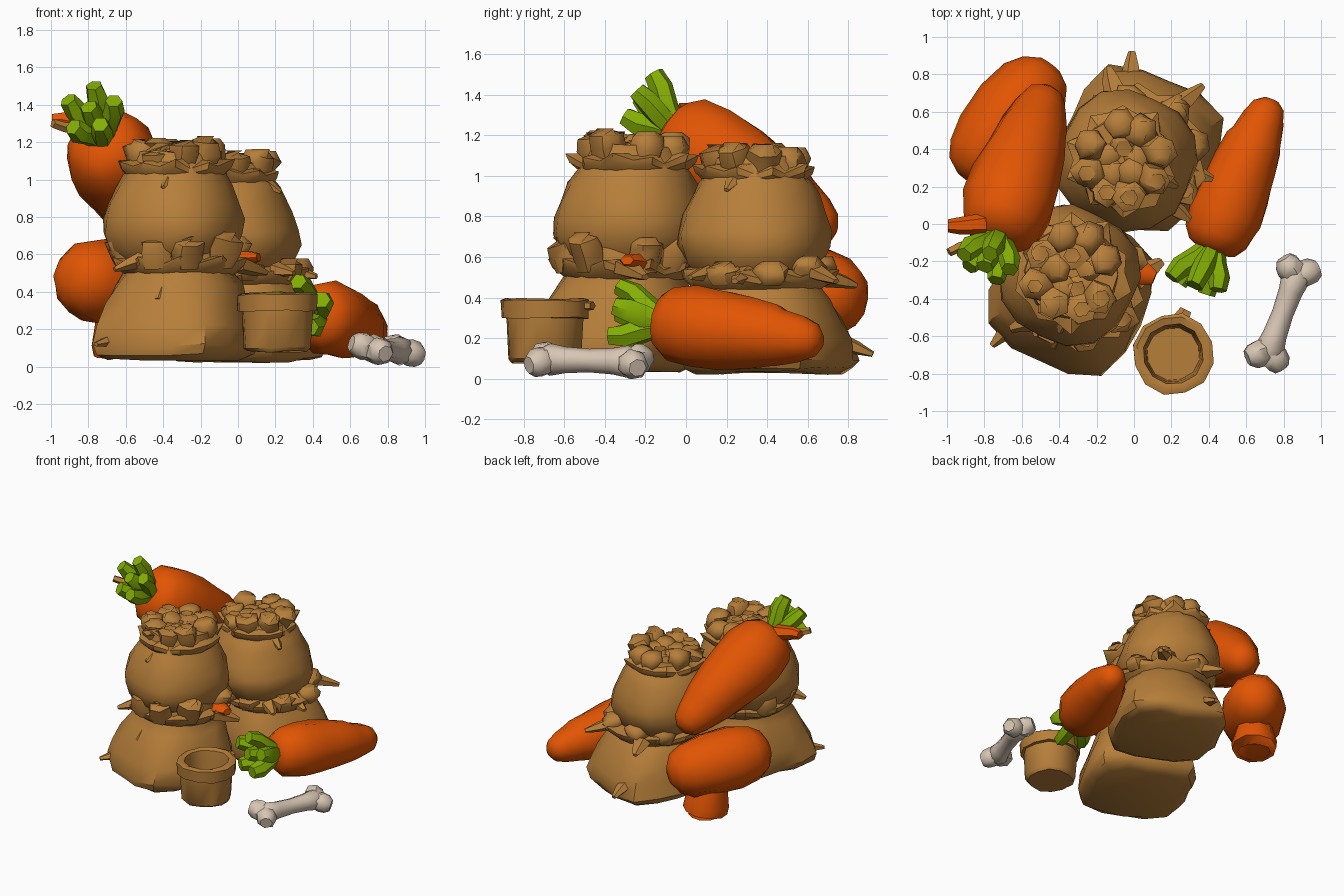
import bpy, bmesh, math, random
from mathutils import Vector

if "Cube" in bpy.data.objects:
    bpy.data.objects.remove(bpy.data.objects["Cube"])
random.seed(4)

def material(name, rgb):
    m = bpy.data.materials.new(name)
    m.diffuse_color = (*rgb, 1)
    m.use_nodes = True
    m.node_tree.nodes["Principled BSDF"].inputs["Base Color"].default_value = m.diffuse_color
    return m

BROWN = material("burlap brown", (0.47, 0.21, 0.042))
ORANGE = material("carrot orange", (0.76, 0.09, 0.001))
GREEN = material("leaf green", (0.23, 0.42, 0.001))
BONE = material("bone white", (0.68, 0.56, 0.45))

def finish(bm, name, mat, angle):
    bmesh.ops.recalc_face_normals(bm, faces=bm.faces)
    me = bpy.data.meshes.new(name)
    bm.to_mesh(me)
    bm.free()
    me.materials.append(mat)
    ob = bpy.data.objects.new(name, me)
    bpy.context.collection.objects.link(ob)
    for o in bpy.context.selected_objects:
        o.select_set(False)
    bpy.context.view_layer.objects.active = ob
    ob.select_set(True)
    bpy.ops.object.shade_smooth_by_angle(angle=math.radians(angle))
    return ob

def loft(name, rings, mat, cap=True, angle=40):
    """Skin a list of equal-length point rings."""
    bm = bmesh.new()
    vs = [[bm.verts.new(p) for p in r] for r in rings]
    n = len(vs[0])
    for a, b in zip(vs, vs[1:]):
        for i in range(n):
            j = (i + 1) % n
            bm.faces.new((a[i], a[j], b[j], b[i]))
    if cap:
        bm.faces.new(vs[0][::-1])
        bm.faces.new(vs[-1])
    return finish(bm, name, mat, angle)

def tube(name, pts, radii, mat, n=6, jitter=0, angle=50, flat=1):
    """Round section swept along points."""
    pts = [Vector(p) for p in pts]
    rings = []
    for k, (p, r) in enumerate(zip(pts, radii)):
        d = pts[min(k + 1, len(pts) - 1)] - pts[max(k - 1, 0)]
        q = d.to_track_quat('Z', 'Y')
        ring = []
        for i in range(n):
            a = 2 * math.pi * i / n
            rr = r * (1 + random.uniform(-jitter, jitter))
            ring.append(p + q @ Vector((rr * math.cos(a), rr * flat * math.sin(a), 0)))
        rings.append(ring)
    return loft(name, rings, mat, angle=angle)

def squircle(c, r, z, power, rot, n=16, jitter=0.0):
    out = []
    for i in range(n):
        a = 2 * math.pi * i / n + rot
        s = (abs(math.cos(a - rot)) ** power + abs(math.sin(a - rot)) ** power) ** (-1 / power)
        rr = r * s * (1 + random.uniform(-jitter, jitter))
        out.append((c[0] + rr * math.cos(a), c[1] + rr * math.sin(a), z + random.uniform(-jitter, jitter) * 0.4))
    return out

LOW = [(0, .82), (.05, .95), (.15, 1.02), (.36, .99), (.58, .92), (.80, .82), (.93, .75)]
HIGH = [(0, .70), (.12, .88), (.3, 1.0), (.45, 1.0), (.62, .94), (.8, .85), (.92, .77)]

def sack(name, prof, base, top, z0, zn, z1, r, power, rneck, spread):
    """Bulging body, tied neck, ragged collar and gathered mouth."""
    rot = math.radians(-25)
    rings = []
    for t, s in prof:
        c = [base[i] + (top[i] - base[i]) * t for i in (0, 1)]
        rings.append(squircle(c, r * s, z0 + (zn - z0) * t, power + (2 - power) * t, rot, jitter=0.025))
    rings.append(squircle(top, rneck, zn, 2, rot, jitter=0.03))
    rings.append(squircle(top, rneck * 0.95, z1 - 0.08, 2, rot, jitter=0.03))
    loft(name + "_body", rings, BROWN)

    # ragged collar
    n = 20
    ks = [(1 if i % 2 else -1) * random.uniform(.1, 1) for i in range(n)]
    def jag(rad, z, dr, dz):
        out = []
        for i, k in enumerate(ks):
            a = 2 * math.pi * i / n
            out.append((top[0] + (rad + dr * k) * math.cos(a), top[1] + (rad + dr * k) * math.sin(a), z + dz * k))
        return out
    loft(name + "_collar", [jag(rneck * .98, zn - .05, 0, 0), jag(rneck * 1.14, zn - .01, .03, .02),
                            jag(rneck * 1.17, zn + .025, .045, .03), jag(rneck * .9, zn + .05, 0, 0)], BROWN, False)
    # gathered mouth folds: outer ring and inner ring
    for count, place, lean, drop in ((8, spread, .04, 0), (5, .34, .0, .02)):
        for i in range(count):
            a = 2 * math.pi * (i + random.uniform(-.2, .2)) / count + .2
            d = Vector((math.cos(a), math.sin(a), 0))
            p = Vector((*top, 0)) + d * rneck * place
            h = z1 - drop - random.uniform(-.01, .04)
            tip = p + d * (lean + random.uniform(-.02, .02))
            tube(name + "_fold", [p + Vector((0, 0, zn)), p + d * lean * .6 + Vector((0, 0, zn + (h - zn) * .5)),
                                  tip + Vector((0, 0, h - .03)), tip + Vector((0, 0, h))],
                 [.075, .09, .085, .045], BROWN, 6, .15, 60)

# four stacked sacks
sack("front_lower_sack", LOW, (-.34, -.385), (-.31, -.29), .04, .54, .72, .395, 4, .30, .92)
sack("back_lower_sack", LOW, (.03, .41), (.02, .36), .03, .49, .61, .395, 4, .31, .9)
sack("front_upper_sack", HIGH, (-.355, -.28), (-.335, -.26), .56, 1.06, 1.225, .362, 2.8, .255, .68)
sack("back_upper_sack", HIGH, (-.03, .34), (-.06, .34), .50, 1.01, 1.165, .362, 2.8, .24, .68)

# pulled cloth corners and tie ends
for p, q, r in [((-.02, .72, .2), (-.01, .92, .12), .07), ((-.62, -.5, .15), (-.76, -.65, .12), .06),
                ((.2, .6, .54), (.37, .74, .48), .07), ((.25, .3, .52), (.42, .24, .48), .07),
                ((.2, .1, .52), (.3, .02, .5), .06), ((-.5, -.5, .58), (-.66, -.56, .52), .07),
                ((-.36, -.5, .55), (-.43, -.66, .36), .05), ((-.36, -.46, 1.04), (-.4, -.58, .96), .05),
                ((.0, -.3, .55), (.15, -.2, .5), .08), ((.13, .25, 1.0), (.23, .2, .93), .05),
                ((-.1, .7, .5), (-.14, .84, .46), .07)]:
    tube("cloth_corner", [p, Vector(p).lerp(Vector(q), .6), q], [r, r * .65, r * .3], BROWN, 5, .1, flat=.7)

def carrot(name, p0, p1, rad, prof, leaf_lift=None):
    p0, p1 = Vector(p0), Vector(p1)
    tube(name + "_root", [p0.lerp(p1, t) for t, _ in prof], [rad * s for _, s in prof], ORANGE, 11, .035, 40)
    if leaf_lift is None:
        return
    # chunky leaf stubs spreading from the crown
    d = (p0 - p1).normalized()
    q = d.to_track_quat('Z', 'Y')
    lift = Vector(leaf_lift)
    for i in range(6):
        a = 2 * math.pi * i / 5 + .3
        o = q @ Vector((math.cos(a), math.sin(a), 0)) * (0 if i == 5 else 1)
        s = random.uniform(.85, 1.05)
        tube(name + "_leaf", [p0 - d * .04 + o * .02, p0 + d * .05 + o * .06 + lift * .3,
                              p0 + d * .13 * s + o * .115 + lift * .7, p0 + d * .20 * s + o * .135 + lift],
             [.045, .06, .06, .047], GREEN, 6, .08)

TAPER = [(0, .3), (.03, .66), (.1, .88), (.24, 1), (.4, .97), (.58, .86), (.72, .76), (.76, .70), (.88, .56), (.96, .42), (1, .2)]
carrot("right_carrot", (.41, -.15, .28), (.735, .665, .185), .203, TAPER, (-.02, 0, .02))
carrot("top_carrot", (-.735, -.09, 1.24), (-.465, .72, .71), .25, TAPER, (-.005, .03, .04))
BLUNT = [(0, .3), (.05, .62), (.16, .87), (.34, 1), (.6, 1), (.82, .86), (.94, .62), (1, .3)]
carrot("left_carrot", (-.89, .24, .49), (-.45, .85, .39), .232, BLUNT)

# tip of a carrot standing under the left one
tube("left_carrot_stub", [(-.61, .63, .04), (-.61, .63, .07), (-.62, .62, .13), (-.64, .6, .3)],
     [.12, .165, .165, .12], ORANGE, 10, .03)
# carrot tips poking out of the pile
tube("side_carrot_tip", [(-.05, -.22, .56), (.06, -.27, .58), (.11, -.29, .585)], [.08, .06, .035], ORANGE, 6, flat=.7)
tube("small_tip", [(-.8, .0, 1.29), (-.94, -.01, 1.32), (-.995, -.01, 1.32)], [.06, .045, .035], ORANGE, 6)
tube("small_stem", [(-.8, -.08, 1.27), (-.93, -.12, 1.28), (-.99, -.15, 1.30)], [.03, .028, .025], BROWN, 5)

# open bucket with thick rim
PC = (.21, -.695)
loft("bucket", [squircle(PC, r, z, 2.2, .3, 12, .015) for z, r in
                [(.08, .16), (.10, .178), (.30, .19), (.30, .212), (.385, .215), (.395, .195), (.385, .16), (.31, .15), (.15, .14)]],
     BROWN)
tube("bucket_tab", [(.25, -.52, .36), (.28, -.46, .36)], [.05, .035], BROWN, 5, flat=.6)

# bone: waisted shaft with two stubby knobs at each end
E1, E2 = Vector((.725, -.67, .095)), Vector((.865, -.285, .085))
tube("bone_shaft", [E1.lerp(E2, t) for t in (-.14, 0, .2, .5, .8, 1, 1.12)], [.05, .08, .065, .058, .065, .08, .05], BONE, 8)
along = (E2 - E1).normalized()
side = Vector((.80, -.25, -.25))
for e, s in ((E1, -1), (E2, 1)):
    for k in (-1, 1):
        d = side * k + along * s * .7
        tube("bone_knob", [e, e + d * .045, e + d * .085, e + d * .115], [.06, .076, .07, .045], BONE, 7, .04)
